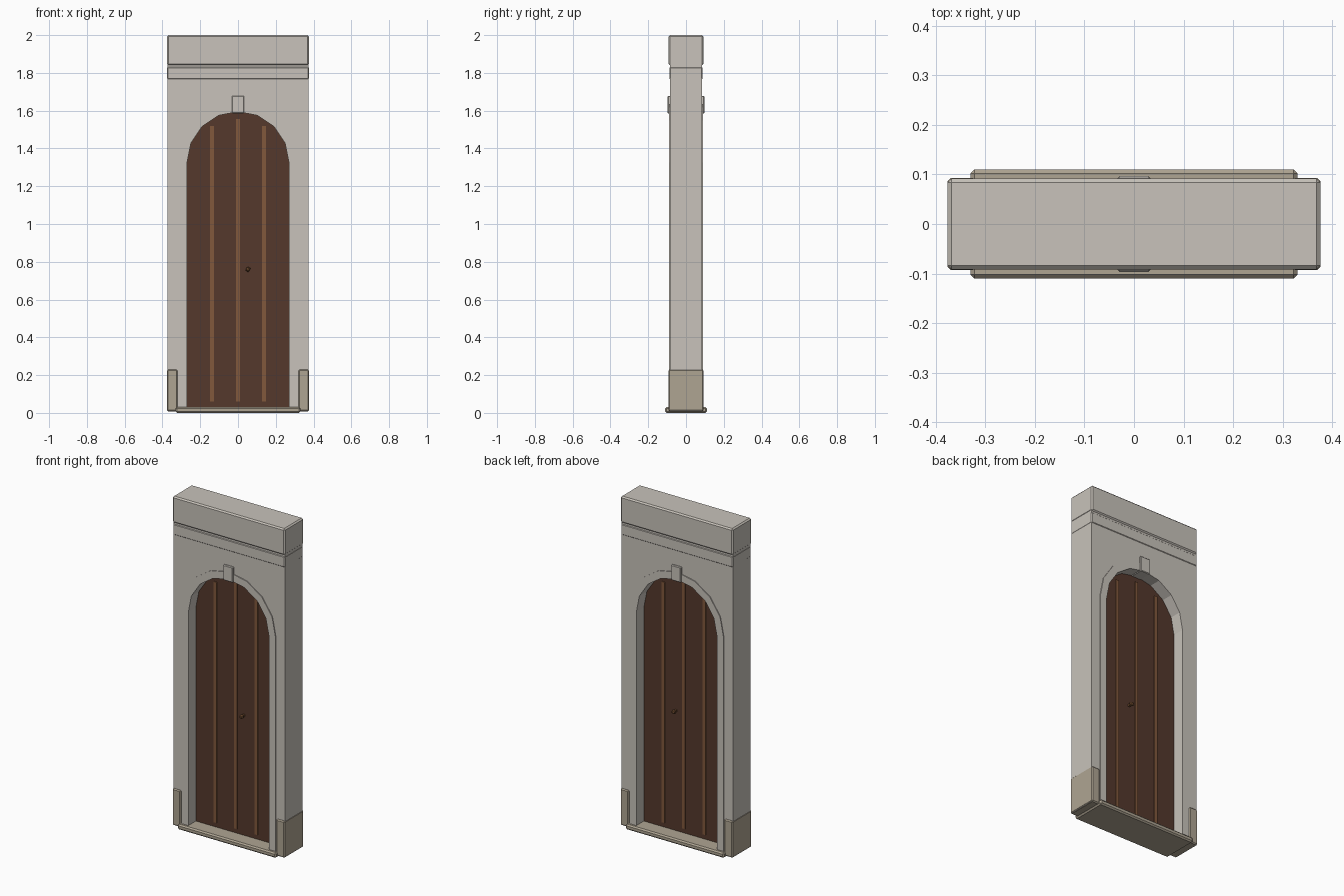
import bpy, bmesh, math
from mathutils import Vector

cube = bpy.data.objects.get("Cube")
if cube:
    bpy.data.objects.remove(cube, do_unlink=True)


def material(name, rgb):
    m = bpy.data.materials.new(name)
    m.use_nodes = True
    m.diffuse_color = (*rgb, 1)
    bsdf = m.node_tree.nodes["Principled BSDF"]
    bsdf.inputs["Base Color"].default_value = (*rgb, 1)
    bsdf.inputs["Roughness"].default_value = 0.9
    return m


STONE = material("pale_stone", (0.58, 0.545, 0.495))
BASE = material("tan_stone", (0.43, 0.375, 0.29))
WOOD = material("dark_wood", (0.089, 0.040, 0.025))
BATTEN = material("light_wood", (0.22, 0.098, 0.045))
BRASS = material("aged_brass", (0.20, 0.09, 0.035))


def finish(name, bm, mat, bevel=0.0):
    bmesh.ops.recalc_face_normals(bm, faces=bm.faces)
    me = bpy.data.meshes.new(name)
    bm.to_mesh(me)
    bm.free()
    ob = bpy.data.objects.new(name, me)
    bpy.context.collection.objects.link(ob)
    me.materials.append(mat)
    if bevel:
        mod = ob.modifiers.new("soft_edges", "BEVEL")
        mod.width = bevel
        mod.segments = 1
    return ob


def prism(name, outline, y0, y1, mat, bevel=0.0):
    """Extrude an x-z outline from y0 to y1."""
    bm = bmesh.new()
    face = bm.faces.new([bm.verts.new((x, y0, z)) for x, z in outline])
    new = bmesh.ops.extrude_face_region(bm, geom=[face])["geom"]
    verts = [g for g in new if isinstance(g, bmesh.types.BMVert)]
    bmesh.ops.translate(bm, verts=verts, vec=Vector((0, y1 - y0, 0)))
    return finish(name, bm, mat, bevel)


def box(name, x0, x1, half_y, z0, z1, mat, bevel=0.0):
    outline = [(x0, z0), (x1, z0), (x1, z1), (x0, z1)]
    return prism(name, outline, -half_y, half_y, mat, bevel)


SPRING, SEGMENTS = 1.325, 8


def arch(radius, foot):
    """Left foot, round head, right foot."""
    pts = [(-radius, foot)]
    for i in range(SEGMENTS + 1):
        a = math.pi * (1 - i / SEGMENTS)
        pts.append((radius * math.cos(a), SPRING + radius * math.sin(a)))
    return pts + [(radius, foot)]


# Wall with arched opening, and the raised surround
W = 0.374
prism("wall", arch(0.29, 0.01) + [(W, 0.01), (W, 1.86), (-W, 1.86), (-W, 0.01)],
      -0.085, 0.085, STONE)
prism("arch_surround", arch(0.27, 0.02) + arch(0.315, 0.02)[::-1],
      -0.09, 0.09, STONE)
box("keystone", -0.033, 0.033, 0.097, 1.585, 1.678, STONE, 0.004)

# Cornice band and cap
box("cornice_band", -0.375, 0.375, 0.088, 1.765, 1.832, STONE, 0.005)
box("cap", -0.376, 0.376, 0.092, 1.84, 2.0, STONE, 0.008)

# Corner plinths and doorstep
for side, x0, x1 in (("right", -0.376, -0.32), ("left", 0.32, 0.376)):
    box("plinth_" + side, x0, x1, 0.093, 0.008, 0.23, BASE, 0.006)
box("doorstep", -0.33, 0.33, 0.11, 0.0, 0.032, BASE, 0.008)

# Door leaf with battens on both faces
prism("door", arch(0.272, 0.004), -0.018, 0.018, WOOD)
for i, (x, top) in enumerate(((-0.137, 1.518), (0, 1.555), (0.137, 1.518))):
    box("batten_%d" % (i + 1), x - 0.01, x + 0.01, 0.024, 0.06, top, BATTEN)

# Knobs on both faces
for name, s in (("front", -1), ("back", 1)):
    bm = bmesh.new()
    bmesh.ops.create_icosphere(bm, subdivisions=1, radius=0.014)
    bmesh.ops.translate(bm, verts=bm.verts, vec=(0.053, s * 0.042, 0.76))
    finish("knob_" + name, bm, BRASS)
box("knob_spindle", 0.047, 0.059, 0.036, 0.754, 0.766, BRASS)
